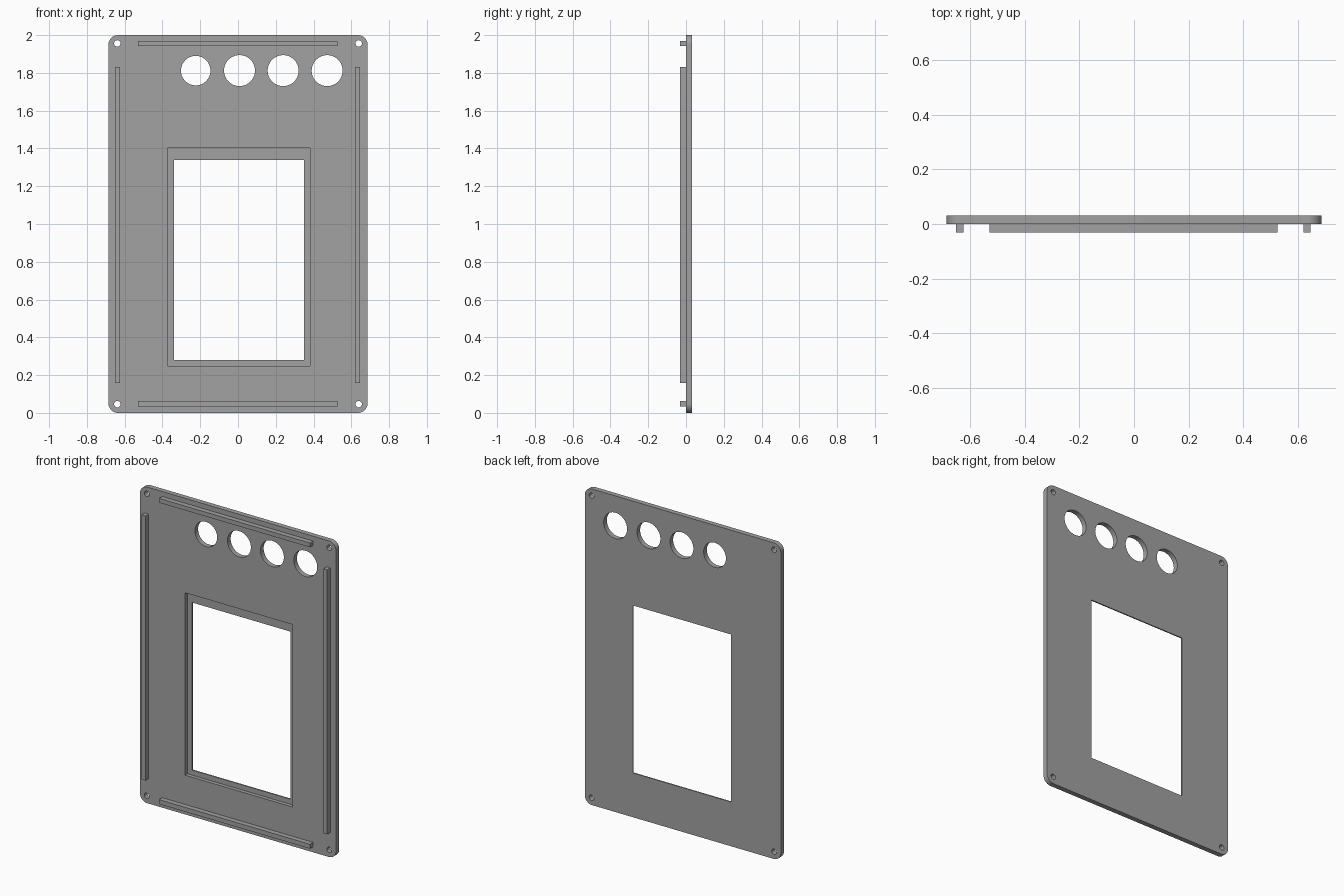
import bpy
import bmesh
from math import cos, sin, pi

cube = bpy.data.objects.get("Cube")
if cube:
    bpy.data.objects.remove(cube, do_unlink=True)

grey = bpy.data.materials.new("plain grey")
grey.use_nodes = True
COLOUR = (0.36, 0.36, 0.36, 1)
grey.diffuse_color = COLOUR
grey.node_tree.nodes["Principled BSDF"].inputs["Base Color"].default_value = COLOUR

WIDTH, HEIGHT = 1.372, 2.0
FRONT, BACK = 0.0, 0.032    # faces of the plate
RIB_FRONT = -0.032


def prism(name, outline, y0, y1):
    """Extrude an (x, z) outline from y0 to y1."""
    bm = bmesh.new()
    face = bm.faces.new([bm.verts.new((x, y0, z)) for x, z in outline])
    out = bmesh.ops.extrude_face_region(bm, geom=[face])["geom"]
    moved = [v for v in out if isinstance(v, bmesh.types.BMVert)]
    bmesh.ops.translate(bm, verts=moved, vec=(0, y1 - y0, 0))
    bmesh.ops.recalc_face_normals(bm, faces=bm.faces)
    mesh = bpy.data.meshes.new(name)
    bm.to_mesh(mesh)
    bm.free()
    mesh.materials.append(grey)
    obj = bpy.data.objects.new(name, mesh)
    bpy.context.collection.objects.link(obj)
    return obj


def rectangle(x0, x1, z0, z1):
    return [(x0, z0), (x1, z0), (x1, z1), (x0, z1)]


def arc(cx, cz, r, start, sweep, n):
    return [(cx + r * cos(start + sweep * i / n), cz + r * sin(start + sweep * i / n))
            for i in range(n + 1)]


def circle(cx, cz, r, n):
    return arc(cx, cz, r, 0, 2 * pi, n)[:-1]


# Plate with rounded corners
R = 0.05
outline = []
for i, (sx, z) in enumerate([(1, HEIGHT - R), (-1, HEIGHT - R), (-1, R), (1, R)]):
    outline += arc(sx * (WIDTH / 2 - R), z, R, i * pi / 2, pi / 2, 10)
plate = prism("panel_plate", outline, FRONT, BACK)

# Cutters: window, its front recess, round openings, screw holes
LOW, HIGH = FRONT - 0.05, BACK + 0.05
cutters = [
    prism("recess_cutter", rectangle(-0.372, 0.381, 0.248, 1.402), LOW, 0.024),
    prism("window_cutter", rectangle(-0.338, 0.349, 0.28, 1.34), LOW, HIGH),
]
for x, r in [(-0.224, 0.078), (0.008, 0.082), (0.239, 0.082), (0.472, 0.082)]:
    cutters.append(prism("opening_cutter", circle(x, 1.812, r, 48), LOW, HIGH))
for x in (-0.639, 0.639):
    for z in (0.046, 1.956):
        cutters.append(prism("screw_cutter", circle(x, z, 0.017, 24), LOW, HIGH))

for cutter in cutters:
    cutter.hide_render = True
    mod = plate.modifiers.new(cutter.name, "BOOLEAN")
    mod.operation = "DIFFERENCE"
    mod.solver = "EXACT"
    mod.object = cutter

# Bake the cuts, then drop the cutters
bpy.context.view_layer.update()
evaluated = plate.evaluated_get(bpy.context.evaluated_depsgraph_get())
cut_mesh = bpy.data.meshes.new_from_object(evaluated)
plate.modifiers.clear()
plate.data = cut_mesh
for cutter in cutters:
    bpy.data.objects.remove(cutter, do_unlink=True)

# Smooth the round walls, keep the edges sharp
bpy.ops.object.select_all(action="DESELECT")
plate.select_set(True)
bpy.context.view_layer.objects.active = plate
bpy.ops.object.shade_smooth_by_angle(angle=pi / 6)

# Ribs on the front, one along each side
ribs = {
    "top_rib": (-0.53, 0.526, 1.942, 1.969),
    "bottom_rib": (-0.53, 0.526, 0.035, 0.063),
    "right_rib": (-0.652, -0.625, 0.158, 1.832),
    "left_rib": (0.62, 0.647, 0.158, 1.832),
}
for name, box in ribs.items():
    prism(name, rectangle(*box), RIB_FRONT, FRONT)
